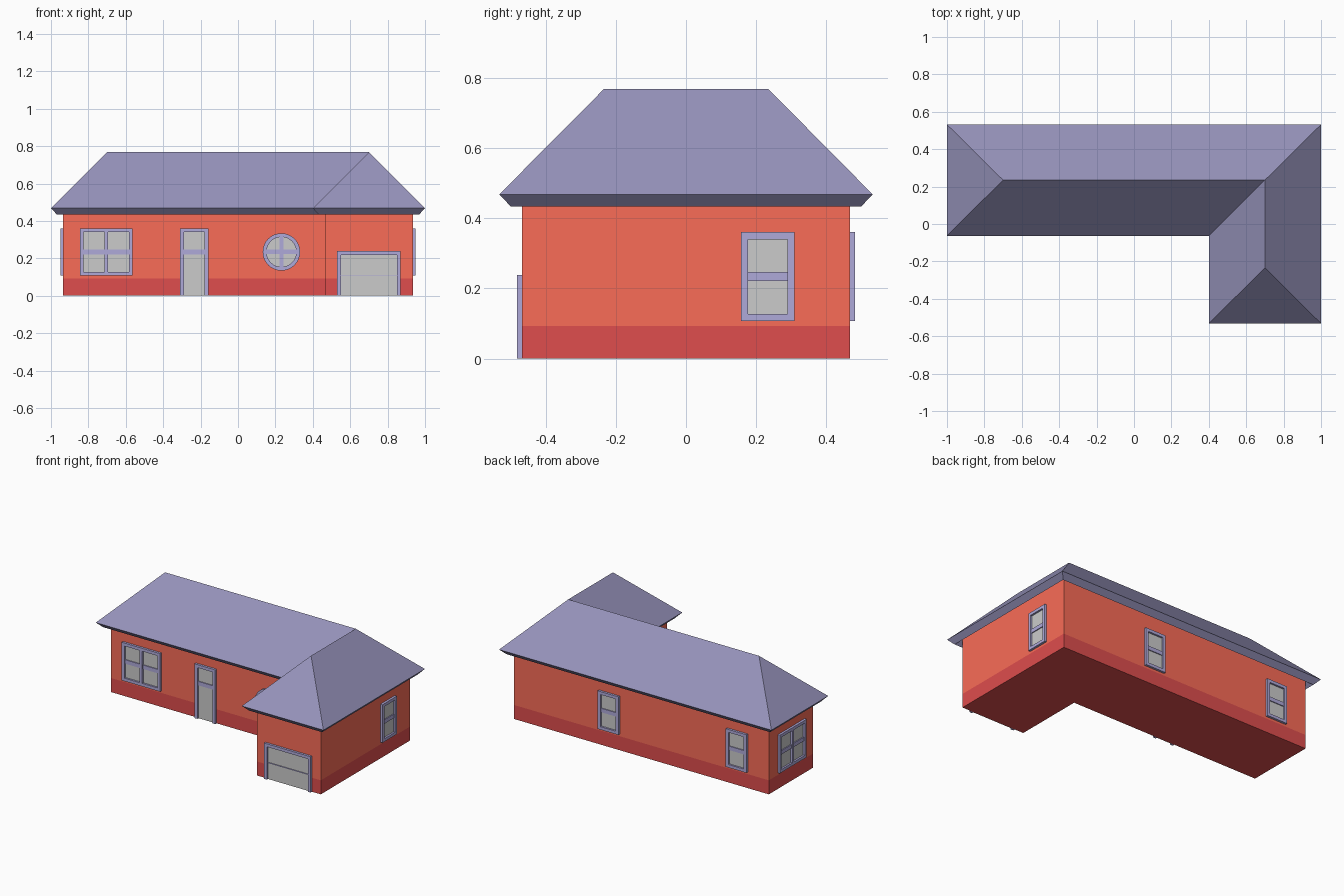
import bpy, bmesh, math
from mathutils import Matrix

if "Cube" in bpy.data.objects:
    bpy.data.objects.remove(bpy.data.objects["Cube"])


def material(name, rgb):
    m = bpy.data.materials.new(name)
    m.diffuse_color = (*rgb, 1)
    m.use_nodes = True
    m.node_tree.nodes["Principled BSDF"].inputs["Base Color"].default_value = m.diffuse_color
    return m


BRICK = material("brick", (0.95, 0.15, 0.096))
BASE = material("base_band", (0.735, 0.075, 0.075))
ROOF = material("roof_tiles", (0.305, 0.29, 0.495))
TRIM = material("trim", (0.43, 0.40, 0.70))
GLASS = material("pane", (0.70, 0.70, 0.70))


def finish(bm, name, mats):
    me = bpy.data.meshes.new(name)
    bm.to_mesh(me)
    bm.free()
    for m in mats:
        me.materials.append(m)
    ob = bpy.data.objects.new(name, me)
    bpy.context.collection.objects.link(ob)
    return ob


def footprint(bm, d, z):
    """L-shaped loop, offset outward from the wall line by d."""
    w, f, b, i = 0.935 + d, -0.467 - d, 0.467 + d, 0.465 - d
    pts = [(-w, 0.002 - d), (i, 0.002 - d), (i, f), (w, f), (w, b), (-w, b)]
    return [bm.verts.new((x, y, z)) for x, y in pts]


def loft(bm, a, b, mat=0):
    for k in range(len(a)):
        n = (k + 1) % len(a)
        bm.faces.new((a[k], a[n], b[n], b[k])).material_index = mat


# Walls with darker base band
bm = bmesh.new()
loops = [footprint(bm, 0, z) for z in (0, 0.093, 0.467)]
bm.faces.new(loops[0][::-1]).material_index = 1
loft(bm, loops[0], loops[1], 1)
loft(bm, loops[1], loops[2], 0)
finish(bm, "walls", [BRICK, BASE])

# Hipped roof slab: underside parallel to the slope, edge cut square to it
bm = bmesh.new()
under, lip, e = [footprint(bm, d, z) for d, z in ((0, 0.467), (0.033, 0.434), (0.065, 0.468))]
loft(bm, under, lip)
loft(bm, lip, e)
r0, r1, r2 = [bm.verts.new((x, y, 0.768)) for x, y in ((-0.7, 0.235), (0.7, 0.235), (0.7, -0.234))]
for f in ((e[0], e[1], r1, r0), (e[1], e[2], r2, r1), (e[2], e[3], r2),
          (e[3], e[4], r1, r2), (e[4], e[5], r0, r1), (e[5], e[0], r0)):
    bm.faces.new(f)
finish(bm, "roof", [ROOF])


def box(bm, u0, u1, z0, z1, depth, mat=0):
    """Slab standing off the wall plane (local y = 0) towards -y."""
    m = Matrix.Translation(((u0 + u1) / 2, -depth / 2, (z0 + z1) / 2)) @ \
        Matrix.Diagonal((u1 - u0, depth, z1 - z0, 1))
    vs = bmesh.ops.create_cube(bm, size=1, matrix=m)["verts"]
    for f in {f for v in vs for f in v.link_faces}:
        f.material_index = mat


def opening(name, x, y, turn, w, z0, z1, bars=(), mullion=False, sill=True, t=0.02):
    """Framed window or door; turn is the wall direction in degrees (0 = front)."""
    bm = bmesh.new()
    h, out = w / 2, 0.015
    for s in (-1, 1):
        a, b = sorted((s * h, s * (h - t)))
        box(bm, a, b, z0, z1, out)
    box(bm, -h + t, h - t, z1 - t, z1, out)
    low = z0
    if sill:
        box(bm, -h + t, h - t, z0, z0 + t, out)
        low = z0 + t
    if mullion:
        box(bm, -0.01, 0.01, low, z1 - t, out)
    for b0, b1 in bars:
        box(bm, -h + t, h - t, b0, b1, 0.009)
    box(bm, -h + t, h - t, low, z1 - t, 0.003, 1)
    ob = finish(bm, name, [TRIM, GLASS])
    ob.location = (x, y, 0)
    ob.rotation_euler.z = math.radians(turn)


BAR = [(0.221, 0.247)]
# Windows on each wall
opening("front_double_window", -0.704, 0.002, 0, 0.282, 0.107, 0.36, BAR, True)
opening("left_double_window", -0.935, 0.232, -90, 0.282, 0.107, 0.36, BAR, True)
opening("right_window", 0.935, 0.233, 90, 0.152, 0.107, 0.36, BAR)
for k, x in enumerate((0.235, -0.705)):
    opening(f"back_window_{k + 1}", x, 0.467, 180, 0.152, 0.107, 0.36, BAR)
# Front door and garage door
opening("front_door", -0.234, 0.002, 0, 0.152, 0, 0.36, BAR, sill=False)
opening("garage_door", 0.70, -0.467, 0, 0.34, 0, 0.238, [(0.109, 0.112)], sill=False)

# Round window: ring, pane and cross bars
bm = bmesh.new()
N = 32
rings = []
for r, y in ((0.1, 0), (0.1, -0.015), (0.08, -0.015), (0.08, -0.003)):
    rings.append([bm.verts.new((r * math.cos(math.tau * k / N), y, r * math.sin(math.tau * k / N)))
                  for k in range(N)])
for a, b in zip(rings, rings[1:]):
    loft(bm, a, b)
bm.faces.new(rings[-1]).material_index = 1
box(bm, -0.01, 0.01, -0.08, 0.08, 0.011)
box(bm, -0.08, 0.08, -0.012, 0.012, 0.009)
bmesh.ops.recalc_face_normals(bm, faces=bm.faces)
ob = finish(bm, "round_window", [TRIM, GLASS])
ob.location = (0.232, 0.002, 0.234)
